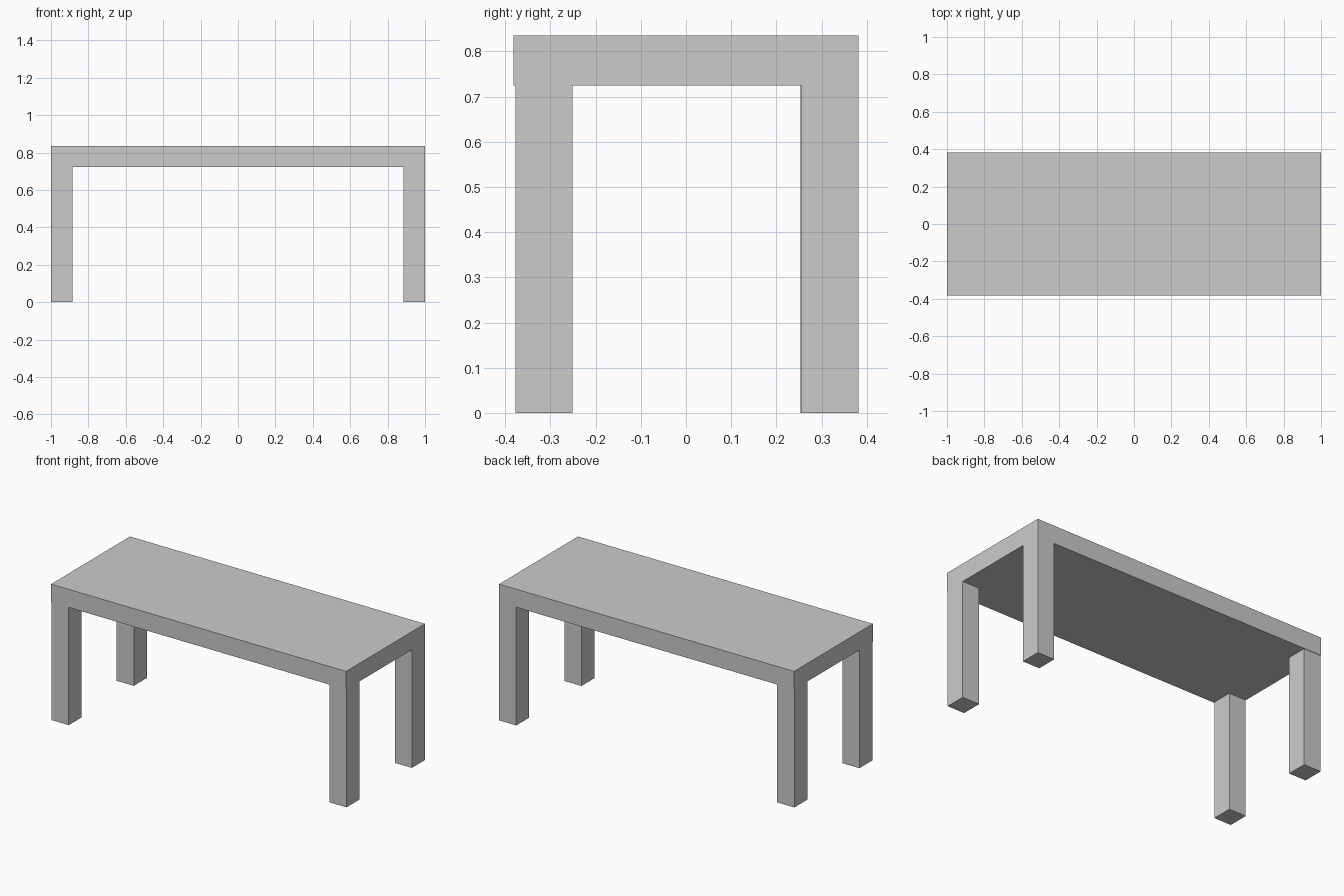
import bpy

if "Cube" in bpy.data.objects:
    bpy.data.objects.remove(bpy.data.objects["Cube"])


def box(name, x, y, z):
    """Axis-aligned box from (min, max) ranges."""
    ranges = (x, y, z)
    bpy.ops.mesh.primitive_cube_add(size=1, location=[(a + b) / 2 for a, b in ranges])
    obj = bpy.context.object
    obj.name = name
    obj.scale = [b - a for a, b in ranges]
    bpy.ops.object.transform_apply(location=False, rotation=False, scale=True)
    return obj


HALF_DEPTH = 0.382
UNDERSIDE, HEIGHT = 0.724, 0.835
LEG_X, LEG_Y = 0.116, 0.126

# Thick table top
box("table_top", (-1, 1), (-HALF_DEPTH, HALF_DEPTH), (UNDERSIDE, HEIGHT))

# Corner legs, flush with the ends; front pair slightly inset
for name, side, y0 in (
    ("front_left_leg", -1, -0.377),
    ("front_right_leg", 1, -0.377),
    ("back_left_leg", -1, 0.253),
    ("back_right_leg", 1, HALF_DEPTH - LEG_Y),
):
    x = sorted((side, side * (1 - LEG_X)))
    box(name, x, (y0, y0 + LEG_Y), (0, UNDERSIDE))
